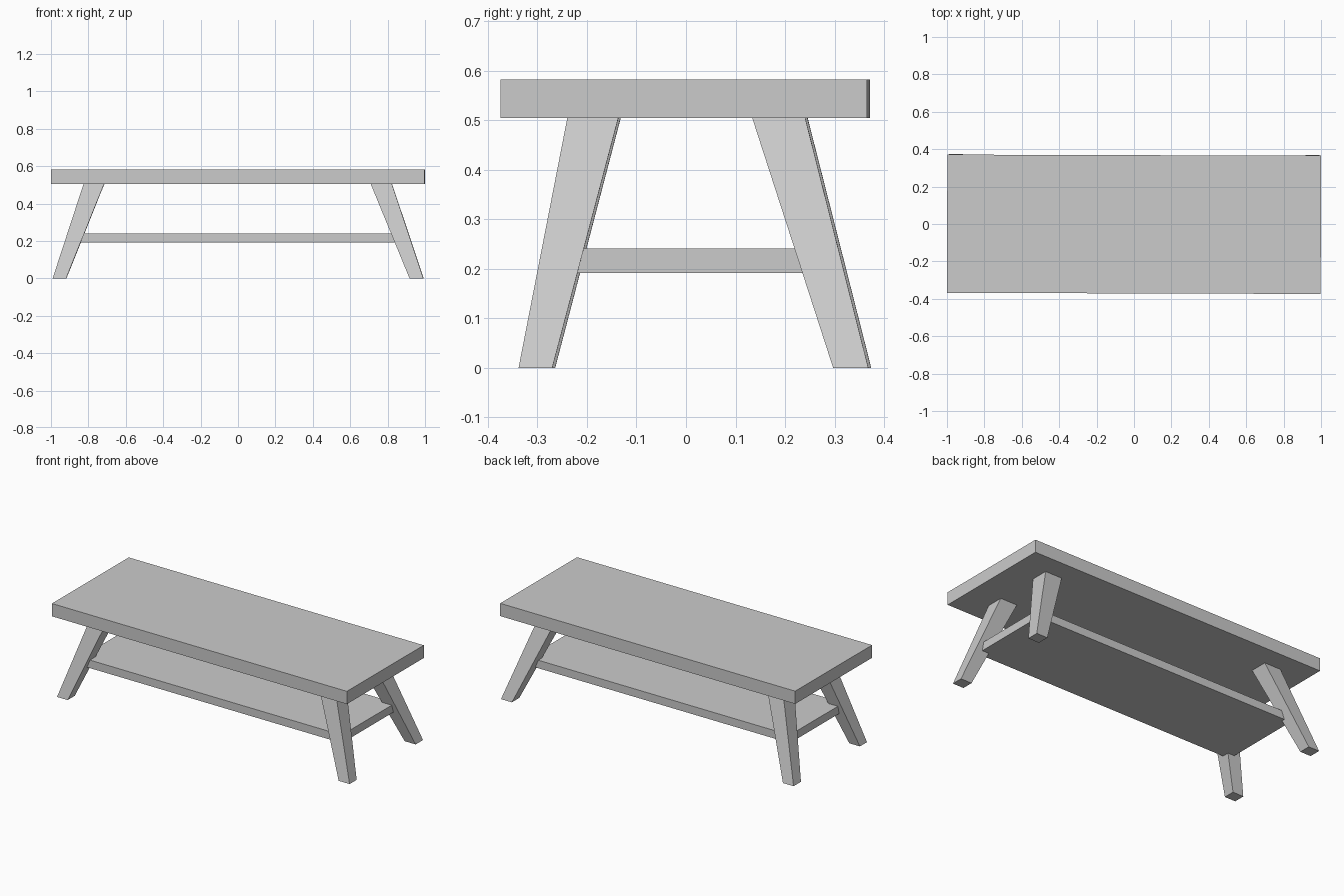
import bpy, bmesh
from mathutils import Matrix

if "Cube" in bpy.data.objects:
    bpy.data.objects.remove(bpy.data.objects["Cube"])

# the whole table sits very slightly twisted about z
TWIST = Matrix.Rotation(-0.003, 4, 'Z')


def tapered_block(name, bottom, top, z0, z1):
    """Block between two rectangles given as (x0, x1, y0, y1)."""
    bm = bmesh.new()
    bmesh.ops.create_cube(bm, size=1)
    for v in bm.verts:
        x0, x1, y0, y1 = top if v.co.z > 0 else bottom
        v.co = (x1 if v.co.x > 0 else x0,
                y1 if v.co.y > 0 else y0,
                z1 if v.co.z > 0 else z0)
    bm.transform(TWIST)
    mesh = bpy.data.meshes.new(name)
    bm.to_mesh(mesh)
    bm.free()
    obj = bpy.data.objects.new(name, mesh)
    bpy.context.collection.objects.link(obj)
    return obj


# tabletop
slab = (-0.999, 0.999, -0.371, 0.368)
tapered_block("tabletop", slab, slab, 0.504, 0.582)

# lower shelf, its corners held inside the legs
shelf = (-0.885, 0.885, -0.258, 0.258)
tapered_block("lower_shelf", shelf, shelf, 0.192, 0.241)

# splayed, tapered legs: (bottom y range, top y range)
rows = {"front": ((-0.335, -0.267), (-0.237, -0.134)),
        "back": ((0.300, 0.371), (0.136, 0.243))}
sides = {"left": ((-0.99, -0.918), (-0.825, -0.715)),
         "right": ((0.918, 0.992), (0.71, 0.823))}
for row, (y_low, y_high) in rows.items():
    for side, (x_low, x_high) in sides.items():
        tapered_block(f"{row}_{side}_leg", x_low + y_low, x_high + y_high, 0, 0.505)
